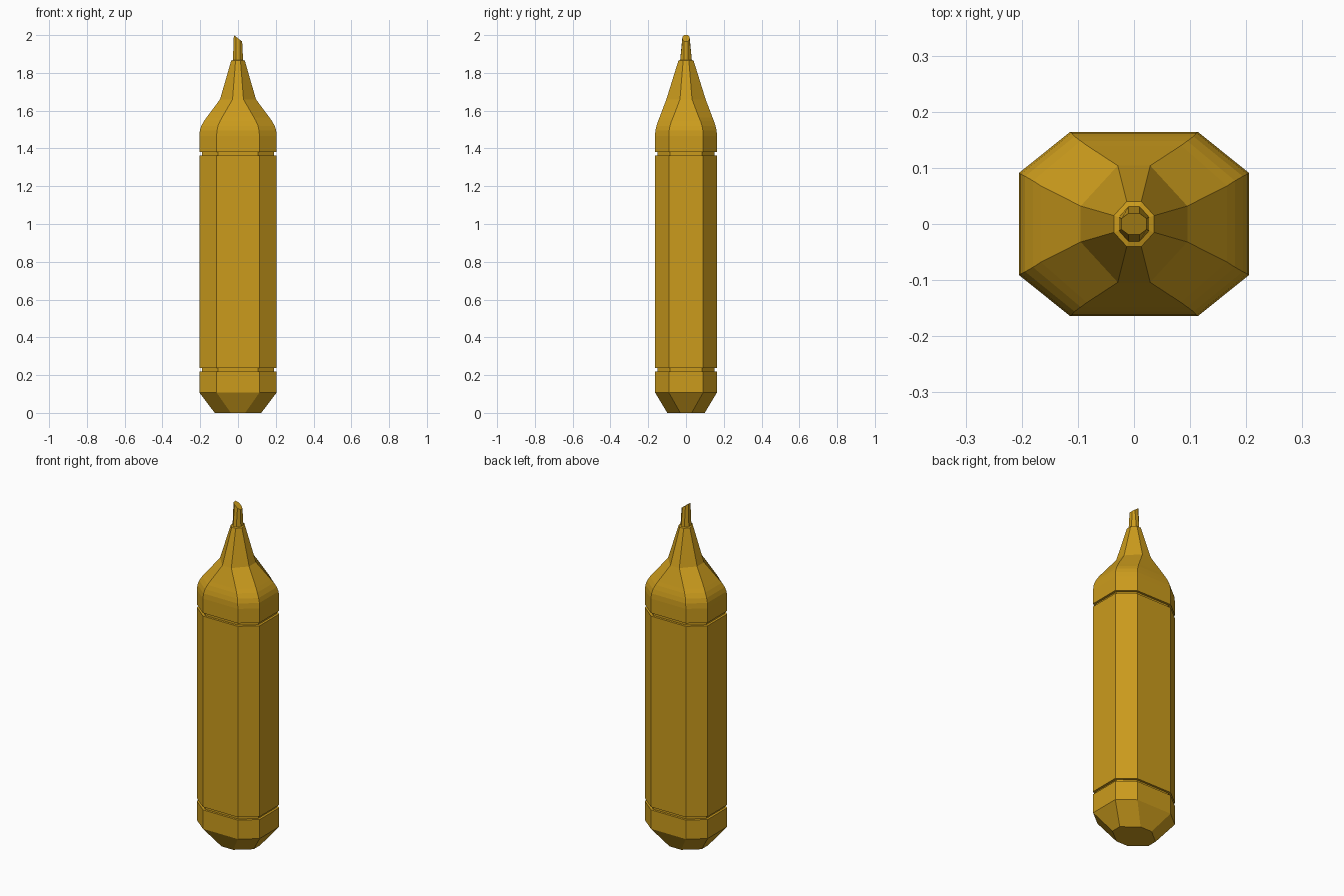
import bpy, bmesh

if "Cube" in bpy.data.objects:
    bpy.data.objects.remove(bpy.data.objects["Cube"])

INK = bpy.data.materials.new("golden_plastic")
INK.diffuse_color = (0.60, 0.33, 0.012, 1)
INK.use_nodes = True
INK.node_tree.nodes["Principled BSDF"].inputs["Base Color"].default_value = INK.diffuse_color


def octagon(z, x, y, cx, cy, slope=0.0):
    """Chamfered rectangle: half sizes x, y; flat half widths cx, cy."""
    pts = [(x, -cy), (x, cy), (cx, y), (-cx, y),
           (-x, cy), (-x, -cy), (-cx, -y), (cx, -y)]
    return [(px, py, z + slope * px) for px, py in pts]


def loft(name, rings, cap_bottom=False, cap_top=False):
    bm = bmesh.new()
    loops = [[bm.verts.new(p) for p in octagon(*r)] for r in rings]
    for a, b in zip(loops, loops[1:]):
        for i in range(8):
            j = (i + 1) % 8
            bm.faces.new((a[i], a[j], b[j], b[i]))
    if cap_bottom:
        bm.faces.new(loops[0][::-1])
    if cap_top:
        bm.faces.new(loops[-1])
    me = bpy.data.meshes.new(name)
    bm.to_mesh(me)
    bm.free()
    me.materials.append(INK)
    ob = bpy.data.objects.new(name, me)
    bpy.context.collection.objects.link(ob)
    return ob


FULL = (0.205, 0.164, 0.114, 0.091)    # main section
NECK = (0.191, 0.151, 0.107, 0.084)    # bottom of the grooves

# Tapered base, ending in the lower groove
loft("base", [(0.0, 0.123, 0.099, 0.038, 0.030), (0.108, *FULL),
              (0.22, *FULL), (0.22, *NECK), (0.237, *NECK)], cap_bottom=True)

# Long barrel, ending in the upper groove
loft("barrel", [(0.237, *NECK), (0.237, *FULL), (1.362, *FULL),
                (1.362, *NECK), (1.38, *NECK)])

# Rounded shoulder and tapering nib holder
loft("shoulder", [(1.38, *NECK), (1.38, *FULL), (1.465, *FULL),
                  (1.495, 0.202, 0.162, 0.111, 0.089),
                  (1.52, 0.194, 0.156, 0.106, 0.085),
                  (1.545, 0.180, 0.148, 0.095, 0.077),
                  (1.565, 0.166, 0.140, 0.084, 0.068),
                  (1.66, 0.095, 0.104, 0.029, 0.032),
                  (1.865, 0.036, 0.040, 0.013, 0.015),
                  (1.868, 0.027, 0.031, 0.010, 0.012)])

# Chisel nib with a slanted top
loft("nib", [(1.866, 0.027, 0.031, 0.010, 0.012),
             (1.983, 0.022, 0.019, 0.010, 0.010, -0.77)], cap_top=True)
